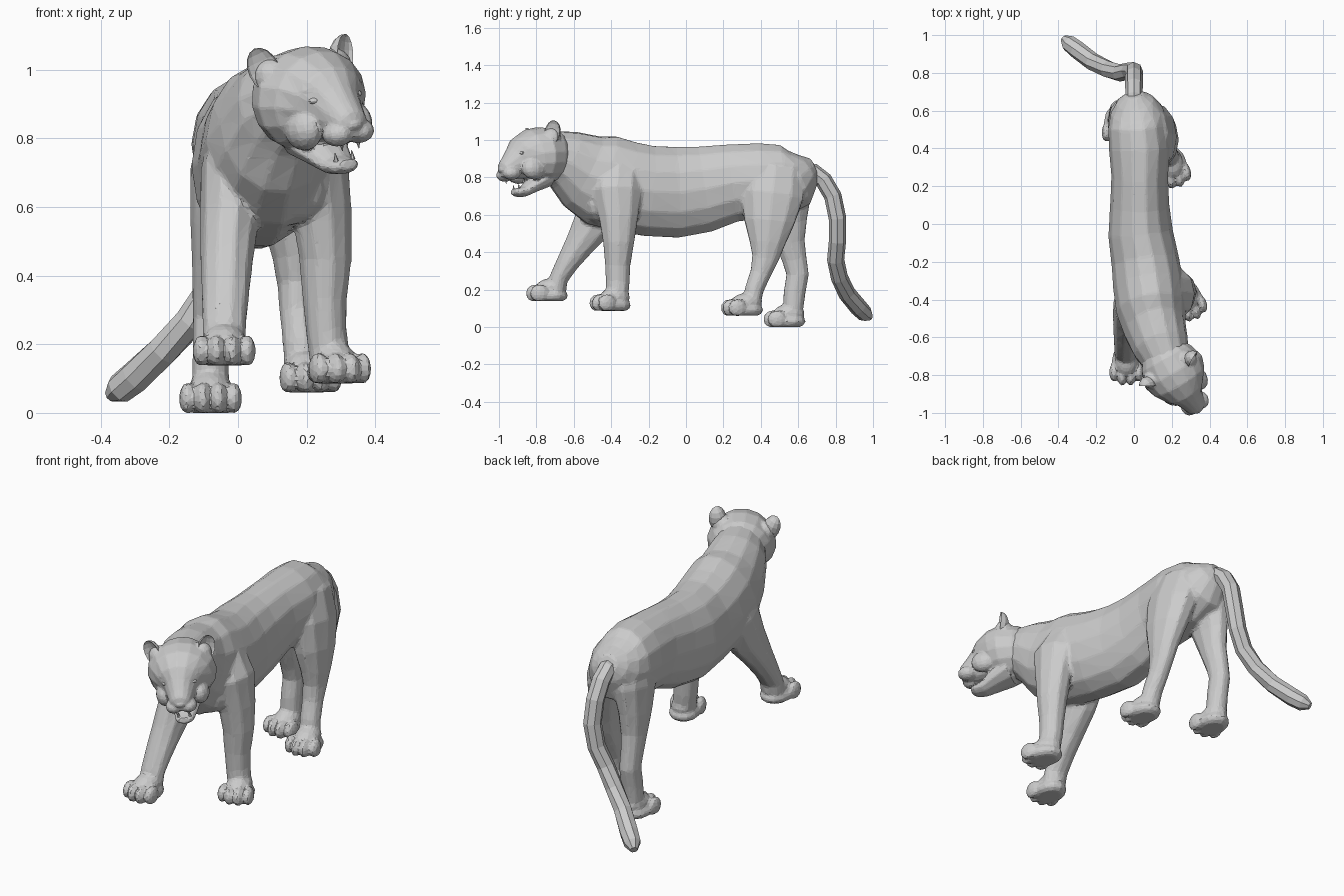
import bpy, bmesh
from math import sin, cos, tau, radians
from mathutils import Vector, Matrix


def tube(bm, stations, sides=12):
    """Loft elliptical rings (x, y, z, radius along x, radius across) along a path."""
    pts = [Vector(s[:3]) for s in stations]
    rings = []
    for i, (p, s) in enumerate(zip(pts, stations)):
        t = (pts[min(i + 1, len(pts) - 1)] - pts[max(i - 1, 0)]).normalized()
        u = (Vector((1, 0, 0)) - t * t.x).normalized()
        v = t.cross(u)
        rings.append([bm.verts.new(p + u * s[3] * cos(tau * k / sides) + v * s[4] * sin(tau * k / sides))
                      for k in range(sides)])
    for a, b in zip(rings, rings[1:]):
        for k in range(sides):
            j = (k + 1) % sides
            bm.faces.new((a[k], a[j], b[j], b[k]))
    bm.faces.new(rings[0][::-1])
    bm.faces.new(rings[-1])


def ball(bm, centre, radii, turn=None, seg=12, rows=8):
    """Ellipsoid; returns its vertices."""
    m = Matrix.Translation(centre) @ (turn or Matrix()) @ Matrix.Diagonal((*radii, 1))
    return bmesh.ops.create_uvsphere(bm, u_segments=seg, v_segments=rows, radius=1, matrix=m)["verts"]


def paw(bm, x, y, floor, yaw=0):
    turn = Matrix.Rotation(radians(yaw), 4, 'Z')
    base = Vector((x, y, floor + .042))
    verts = ball(bm, base + turn @ Vector((0, .0, -.012)), (.08, .10, .045), turn)
    verts += ball(bm, base + turn @ Vector((0, .01, .03)), (.064, .085, .05), turn)
    for off, fwd in ((-.067, -.055), (-.023, -.078), (.023, -.078), (.067, -.055)):
        verts += ball(bm, base + turn @ Vector((off, fwd, 0)), (.025, .05, .048), turn)
    for v in verts:
        v.co.z = max(v.co.z, floor)


def finish(bm, name, matrix=None, voxel=0, ratio=1):
    """Make the object; optionally fuse the pieces into one faceted skin."""
    bmesh.ops.recalc_face_normals(bm, faces=bm.faces)
    mesh = bpy.data.meshes.new(name)
    bm.to_mesh(mesh)
    bm.free()
    ob = bpy.data.objects.new(name, mesh)
    bpy.context.collection.objects.link(ob)
    if matrix:
        ob.matrix_world = matrix
    if voxel:
        r = ob.modifiers.new("fuse", 'REMESH')
        r.mode, r.voxel_size = 'VOXEL', voxel
        s = ob.modifiers.new("soften", 'SMOOTH')
        s.factor, s.iterations = .5, 2
        d = ob.modifiers.new("facets", 'DECIMATE')
        d.ratio = ratio
    return ob


# Torso and neck
body = bmesh.new()
tube(body, [
    (.00, .685, .855, .05, .05), (.005, .65, .84, .10, .095), (.015, .60, .80, .14, .16),
    (.02, .52, .785, .157, .193),
    (.03, .40, .78, .163, .207), (.03, .25, .77, .15, .212), (.03, .10, .737, .157, .235),
    (.035, -.05, .72, .172, .248), (.06, -.20, .727, .18, .247), (.075, -.32, .75, .187, .248),
    (.09, -.45, .785, .185, .252), (.11, -.55, .83, .167, .215), (.143, -.65, .895, .15, .165),
    (.18, -.74, .925, .12, .13)], 14)
# Chest between the shoulders
ball(body, (.10, -.45, .655), (.17, .12, .115))

# Legs
legs = {
    "front_left": [(.01, -.36, .85, .08, .12), (-.02, -.42, .70, .09, .14), (-.025, -.49, .56, .086, .115),
                   (-.033, -.57, .44, .077, .082), (-.037, -.635, .34, .07, .062),
                   (-.04, -.68, .26, .065, .052), (-.04, -.70, .18, .064, .055)],
    "front_right": [(.15, -.36, .85, .10, .13), (.22, -.37, .72, .107, .14), (.245, -.36, .58, .087, .108),
                    (.255, -.36, .45, .077, .086), (.253, -.365, .33, .065, .07),
                    (.257, -.365, .24, .06, .066), (.27, -.37, .14, .06, .06)],
    "hind_right": [(.09, .48, .85, .09, .16), (.13, .46, .70, .098, .175), (.155, .445, .56, .083, .14),
                   (.167, .435, .45, .066, .10), (.17, .425, .37, .055, .075),
                   (.173, .40, .29, .052, .058), (.183, .365, .20, .053, .052), (.19, .35, .12, .056, .05)],
    "hind_left": [(-.03, .51, .85, .08, .14), (-.055, .525, .70, .085, .152), (-.07, .54, .56, .07, .112),
                  (-.075, .557, .45, .06, .082), (-.08, .58, .36, .054, .068),
                  (-.08, .597, .28, .052, .062), (-.08, .58, .18, .053, .06), (-.08, .57, .07, .056, .055)]}
for path in legs.values():
    tube(body, path, 10)

# Paws
for spot in ((-.04, -.73, .138), (.28, -.39, .086, 18), (.20, .315, .06, 12), (-.08, .54, 0)):
    paw(body, *spot)
finish(body, "body", voxel=.01, ratio=.10)

# Tail
tail = bmesh.new()
tube(tail, [(*p, r, r) for *p, r in (
    (0, .61, .84, .04), (0, .68, .83, .045), (0, .735, .785, .047), (0, .785, .70, .047),
    (0, .81, .58, .047), (-.025, .81, .46, .046), (-.075, .80, .36, .046), (-.14, .82, .265, .046),
    (-.22, .86, .18, .047), (-.30, .922, .105, .048), (-.345, .957, .07, .044), (-.372, .983, .05, .02))], 8)
finish(tail, "tail")

# Head frame: turned to one side and slightly tilted
turned = (Matrix.Translation((.20, -.765, .91)) @ Matrix.Rotation(radians(30), 4, 'Z')
          @ Matrix.Rotation(radians(-8), 4, 'Y'))

# Skull, muzzle and open lower jaw
head = bmesh.new()
tube(head, [
    (0, .12, 0, .11, .12), (0, .06, .005, .15, .145), (0, -.02, .003, .175, .157),
    (0, -.08, 0, .155, .147), (0, -.13, -.013, .115, .122), (0, -.165, -.035, .08, .094),
    (0, -.215, -.06, .062, .066), (0, -.25, -.075, .05, .048), (0, -.265, -.078, .03, .03)], 16)
tube(head, [(0, 0, -.11, .10, .06), (0, -.08, -.155, .076, .042), (0, -.135, -.188, .055, .03),
            (0, -.175, -.192, .048, .024), (0, -.20, -.188, .03, .016)], 10)
ball(head, (0, -.258, -.07), (.028, .02, .017))
for s in (-1, 1):
    ball(head, (s * .036, -.22, -.094), (.044, .05, .036))
    ball(head, (s * .062, -.142, .042), (.042, .03, .02))
    ball(head, (s * .085, -.11, -.075), (.05, .07, .06))
    ball(head, (s * .105, 0, .085), (.055, .05, .055))
finish(head, "head", turned, voxel=.007, ratio=.15)

# Cupped ears
ears = bmesh.new()
for s in (-1, 1):
    turn = Matrix.Rotation(radians(s * 30), 4, 'Z') @ Matrix.Rotation(radians(s * 18), 4, 'Y')
    verts = ball(ears, (0, 0, 0), (.046, .05, .068))
    for v in verts:
        if v.co.y < -.001:
            v.co.y *= -.4
    bmesh.ops.transform(ears, matrix=Matrix.Translation((s * .138, -.015, .11)) @ turn, verts=verts)
finish(ears, "ears", turned)

# Eyes
eyes = bmesh.new()
for s in (-1, 1):
    ball(eyes, (s * .07, -.168, .01), (.019, .017, .011))
finish(eyes, "eyes", turned)

# Canine teeth, upper pointing down and lower pointing up
teeth = bmesh.new()
for s in (-1, 1):
    for y, z, way in ((-.222, -.131, 180), (-.178, -.163, 0)):
        bmesh.ops.create_cone(teeth, cap_ends=True, segments=6, radius1=.008, radius2=.001, depth=.026,
                              matrix=Matrix.Translation((s * .028, y, z)) @ Matrix.Rotation(radians(way), 4, 'X'))
finish(teeth, "teeth", turned)
